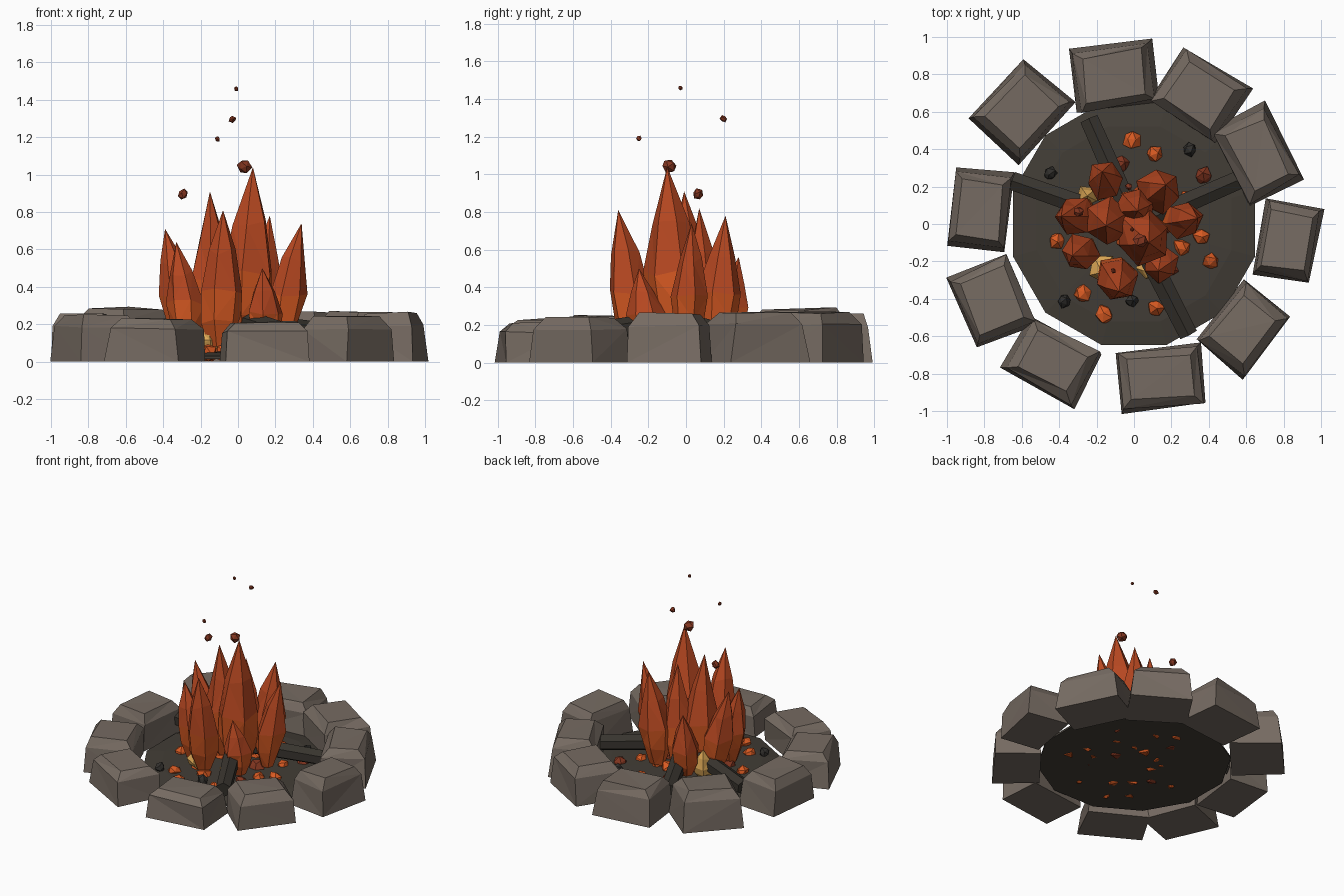
import bpy, bmesh, math, random
from mathutils import Vector, Matrix

if "Cube" in bpy.data.objects:
    bpy.data.objects.remove(bpy.data.objects["Cube"])

random.seed(7)


def material(name, r, g, b):
    m = bpy.data.materials.new(name)
    lin = [((c / 255 + 0.055) / 1.055) ** 2.4 for c in (r, g, b)]
    m.diffuse_color = (*lin, 1)
    m.use_nodes = True
    m.node_tree.nodes["Principled BSDF"].inputs["Base Color"].default_value = m.diffuse_color
    return m


STONE = material("stone grey", 118, 107, 98)
ASH = material("ash", 66, 61, 54)
WOOD = material("charred wood", 56, 52, 46)
COAL = material("coal", 50, 48, 45)
ORANGE = material("flame orange", 216, 90, 34)
DEEP = material("flame deep orange", 184, 72, 33)
EMBER = material("ember red", 132, 54, 32)
GOLD = material("hot gold", 226, 172, 88)


def finish(bm, name, *mats):
    bmesh.ops.recalc_face_normals(bm, faces=bm.faces)
    me = bpy.data.meshes.new(name)
    bm.to_mesh(me)
    bm.free()
    for m in mats:
        me.materials.append(m)
    ob = bpy.data.objects.new(name, me)
    bpy.context.collection.objects.link(ob)
    return ob


def loft(bm, rings, tip=None):
    """Skin rings of points; close the ends with a cap or a tip point."""
    rows = [[bm.verts.new(p) for p in ring] for ring in rings]
    n = len(rows[0])
    bands = []
    for a, b in zip(rows, rows[1:]):
        bands.append([bm.faces.new((a[i], a[(i + 1) % n], b[(i + 1) % n], b[i])) for i in range(n)])
    bm.faces.new(rows[0][::-1])
    if tip is None:
        bm.faces.new(rows[-1])
    else:
        t = bm.verts.new(tip)
        bands.append([bm.faces.new((rows[-1][i], rows[-1][(i + 1) % n], t)) for i in range(n)])
    return bands


# Ring of chiselled stones: x, y, facing angle, width, depth, height
STONES = [(-.11, .79, 98, .45, .35, .26), (.35, .69, 58, .43, .36, .27),
          (.66, .37, 27, .46, .32, .27), (.82, -.09, -10, .42, .31, .265),
          (.59, -.56, -38, .42, .33, .24), (.14, -.82, -84, .46, .33, .215),
          (-.44, -.73, 242, .44, .34, .235), (-.76, -.41, 203, .42, .36, .25),
          (-.82, .08, 174, .43, .33, .26), (-.60, .60, 138, .45, .36, .29)]


def stone(x, y, ang, w, d, h):
    bm = bmesh.new()
    rings = []
    # height share, outer side, inner side, half-width share
    for k, out, inn, s in ((0, .5, -.47, .5), (.76, .46, -.46, .45), (1, .34, -.34, .35)):
        ring = [(out * d, -s * w), (out * d, s * w), (inn * d, s * w), (inn * d, -s * w)]
        rings.append([(px + random.uniform(-.012, .012), py + random.uniform(-.012, .012),
                       h * k + (random.uniform(-.012, .004) if k else 0)) for px, py in ring])
    loft(bm, rings)
    bmesh.ops.triangulate(bm, faces=bm.faces)
    ob = finish(bm, "ring_stone", STONE)
    ob.location = (x, y, 0)
    ob.rotation_euler.z = math.radians(ang)


for s in STONES:
    stone(*s)


# Ash bed: a shallow twelve-sided dome
def circle(r, z, n=12):
    return [(r * math.cos(math.tau * (i + .5) / n), r * math.sin(math.tau * (i + .5) / n), z) for i in range(n)]


bm = bmesh.new()
loft(bm, [circle(.67, .015), circle(.67, .03), circle(.54, .05)], tip=(0, 0, .06))
finish(bm, "ash_bed", ASH)


# Charred logs: six-sided bars from the fire's heart outwards
def log(start, end, r=.06):
    a, b = Vector(start), Vector(end)
    rot = (b - a).to_track_quat('Z', 'Y').to_matrix().to_4x4()
    bm = bmesh.new()
    bmesh.ops.create_cone(bm, cap_ends=True, segments=6, radius1=r * 1.05, radius2=r * .95,
                          depth=(b - a).length,
                          matrix=Matrix.Translation((a + b) / 2) @ rot)
    finish(bm, "log", WOOD)


log((0, .02, .17), (-.24, .56, .11))
log((-.05, .02, .17), (-.65, .23, .12))
log((.02, .0, .20), (.57, .24, .14))
log((.05, -.12, .21), (.29, -.59, .14))


# Flames: faceted spindles that swell, lean and end in a point
def flame(name, base, tip, r, z0=.08, sides=6, mats=(ORANGE, DEEP)):
    bm = bmesh.new()
    turn = random.uniform(0, math.tau)
    b, t = Vector((*base, z0)), Vector(tip)
    rings = []
    for k, s in ((0, .45), (.2, .88), (.42, 1), (.7, .62)):
        c = b.lerp(t, k)
        c.xy = b.xy.lerp(t.xy, k ** 1.4)
        ring = []
        for i in range(sides):
            a = turn + math.tau * i / sides
            q = r * s * random.uniform(.88, 1.12)
            dz = random.uniform(-.03, .03) * (t.z - z0) if k else 0
            ring.append((c.x + q * math.cos(a), c.y + q * math.sin(a), c.z + dz))
        rings.append(ring)
    bands = loft(bm, rings, tip=t)
    for band in bands[2:]:
        for f in band:
            f.material_index = len(mats) - 1
    bmesh.ops.triangulate(bm, faces=bm.faces)
    finish(bm, name, *mats)


FLAMES = [((.04, -.05), (.08, -.10, 1.04), .15), ((-.13, .02), (-.15, -.01, .91), .125),
          ((-.10, -.27), (-.08, -.36, .81), .12), ((-.27, .04), (-.39, .04, .71), .11),
          ((-.27, -.15), (-.33, -.17, .64), .10), ((.23, .02), (.34, .03, .74), .10),
          ((.12, .17), (.17, .21, .78), .12), ((-.15, .21), (-.17, .28, .56), .10),
          ((.15, -.20), (.13, -.25, .50), .10), ((0, .10), (.02, .07, .82), .11)]
for base, tip, r in FLAMES:
    flame("flame", base, tip, r)

# Golden hot core tongues low in the fire
for base, tip, r in [((-.15, -.23), (-.17, -.26, .21), .085), ((-.24, .13), (-.25, .15, .27), .075),
                     ((.08, -.22), (.08, -.26, .17), .07)]:
    flame("hot_core", base, tip, r, z0=.05, sides=5, mats=(GOLD,))


# Lumps: jittered faceted chunks for embers, coals and sparks
def lump(name, loc, r, mat):
    bm = bmesh.new()
    bmesh.ops.create_icosphere(bm, subdivisions=1, radius=r)
    rot = Matrix.Rotation(random.uniform(0, 6), 3, Vector((random.random(), random.random(), 1)))
    for v in bm.verts:
        v.co = rot @ v.co * random.uniform(.75, 1.15) + Vector(loc)
        v.co.z = max(v.co.z, 0)
    finish(bm, name, mat)


for x, y in [(-.01, .45), (.11, .37), (.36, -.07), (.41, -.20), (.12, -.45), (-.16, -.48),
             (-.28, -.37), (-.41, -.09)]:
    lump("ember", (x, y, .05), .052, ORANGE)
lump("ember", (.37, .26, .05), .055, EMBER)
for i in range(14):
    a = math.tau * i / 14
    q = random.uniform(.14, .33)
    lump("ember", (q * math.cos(a), q * math.sin(a), .05), random.uniform(.045, .065),
         EMBER if i % 4 == 0 else ORANGE)
for x, y in [(-.45, .27), (-.37, -.41), (-.01, -.41), (.30, .40)]:
    lump("coal", (x, y, .07), .04, COAL)

# Rising sparks
for x, y, z, r in [(-.01, -.03, 1.46, .014), (-.03, .20, 1.295, .02), (-.11, -.25, 1.19, .016),
                   (.035, -.09, 1.045, .04), (-.295, .065, .895, .03)]:
    lump("spark", (x, y, z), r, EMBER)
